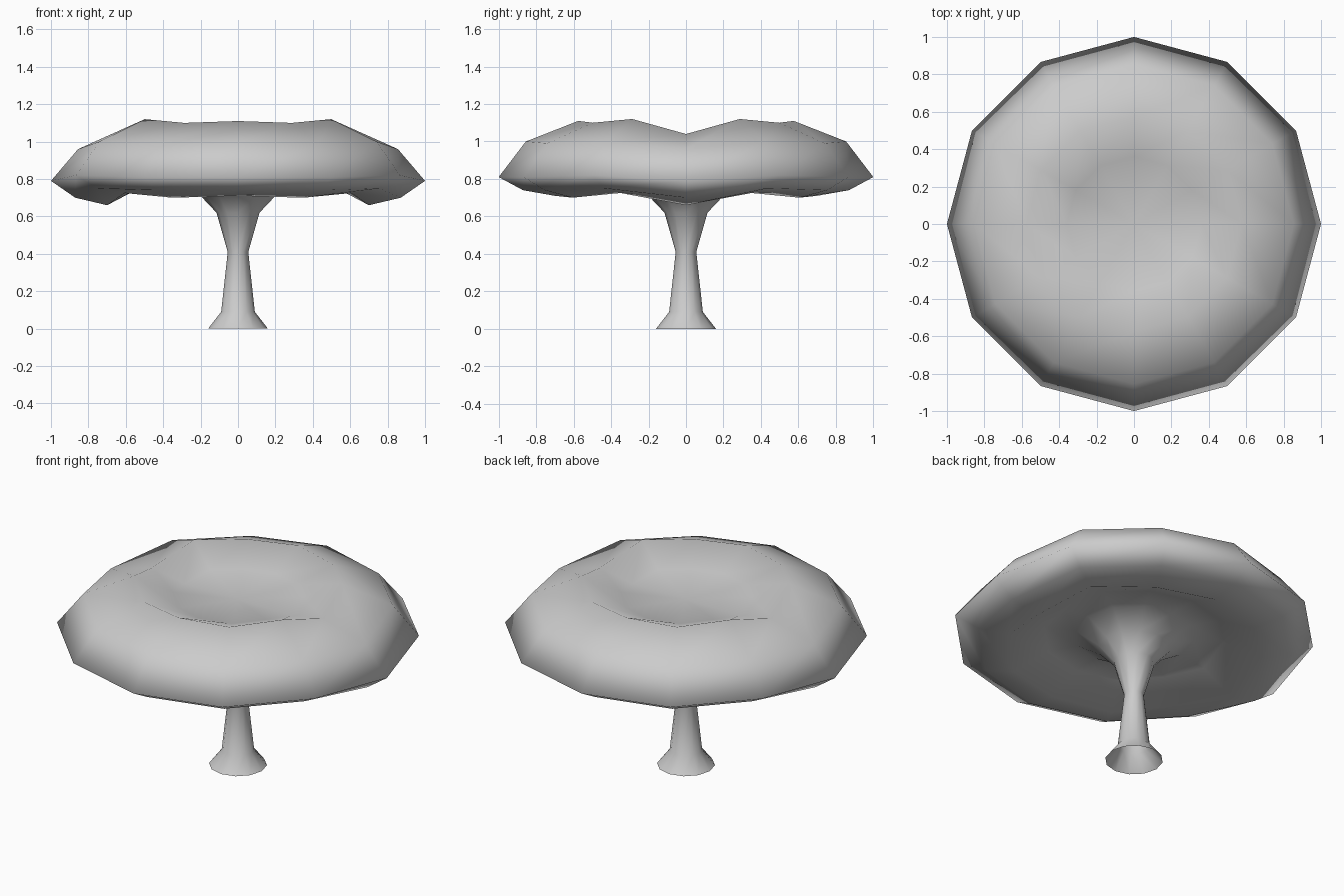
import bpy, bmesh, math

if "Cube" in bpy.data.objects:
    bpy.data.objects.remove(bpy.data.objects["Cube"])

SIDES = 12


def ring_mesh(name, rings, smooth_angle, close_end):
    """Loft 12-sided rings. Each ring is (radius, z), z being one height or the
    four heights at 0/30/60/90 degrees, mirrored into every quadrant."""
    bm = bmesh.new()
    loops = []
    for r, z in rings:
        loop = []
        for i in range(SIDES):
            a = 2 * math.pi * i / SIDES
            k = i % 6
            k = k if k <= 3 else 6 - k
            h = z[k] if isinstance(z, tuple) else z
            loop.append(bm.verts.new((r * math.cos(a), r * math.sin(a), h)))
        loops.append(loop)
    for lo, hi in zip(loops, loops[1:]):
        for i in range(SIDES):
            j = (i + 1) % SIDES
            bm.faces.new((lo[i], lo[j], hi[j], hi[i]))
    if close_end is not None:
        tip = bm.verts.new((0, 0, close_end))
        for i in range(SIDES):
            bm.faces.new((loops[-1][i], loops[-1][(i + 1) % SIDES], tip))
    mesh = bpy.data.meshes.new(name)
    bm.to_mesh(mesh)
    bm.free()
    obj = bpy.data.objects.new(name, mesh)
    bpy.context.collection.objects.link(obj)
    for p in mesh.polygons:
        p.use_smooth = True
    return obj


# Mushroom: open-bottomed stem flaring into the gill hollow and wavy cap
ring_mesh("mushroom", [
    (0.16, 0.0),
    (0.09, 0.09),
    (0.055, 0.41),
    (0.115, 0.62),
    (0.20, 0.71),
    (0.33, 0.79),                        # top of the stem flare
    (0.50, (0.77, 0.80, 0.79, 0.79)),    # hollow under the cap
    (0.70, (0.66, 0.725, 0.70, 0.71)),   # lower lip
    (0.87, (0.70, 0.75, 0.74, 0.74)),
    (1.00, (0.79, 0.82, 0.81, 0.81)),    # rim
    (0.855, (0.96, 1.00, 0.99, 1.00)),   # shoulder
    (0.575, (1.04, 1.12, 1.10, 1.11)),   # crown edge
    (0.36, (1.00, 1.03, 1.02, 1.02)),    # sunken top
], 60, 1.0)
